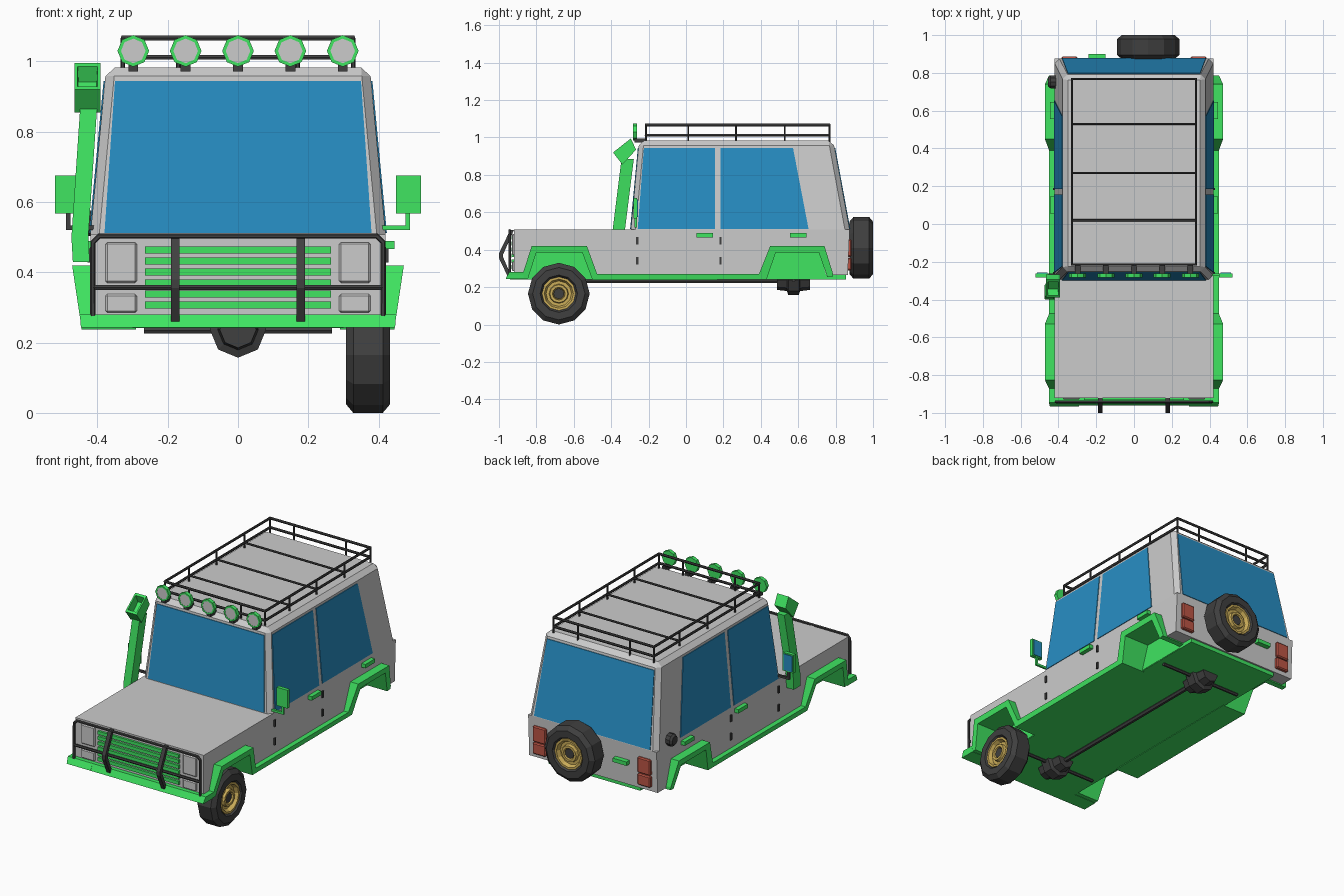
import bpy, bmesh, math
from mathutils import Vector, Matrix

if "Cube" in bpy.data.objects:
    bpy.data.objects.remove(bpy.data.objects["Cube"])


def material(name, rgb):
    m = bpy.data.materials.new(name)
    m.diffuse_color = (*rgb, 1)
    m.use_nodes = True
    m.node_tree.nodes["Principled BSDF"].inputs["Base Color"].default_value = m.diffuse_color
    return m


GREEN = material("green_trim", (0.05, 0.78, 0.12))
BLUE = material("glass", (0.02, 0.27, 0.55))
DARK = material("dark_rubber", (0.05, 0.05, 0.05))
RED = material("red_lamp", (0.5, 0.09, 0.06))
GOLD = material("gold_rim", (0.6, 0.42, 0.1))


def finish(name, bm, mat):
    bmesh.ops.recalc_face_normals(bm, faces=bm.faces[:])
    me = bpy.data.meshes.new(name)
    bm.to_mesh(me)
    bm.free()
    ob = bpy.data.objects.new(name, me)
    bpy.context.collection.objects.link(ob)
    if mat:
        me.materials.append(mat)
    return ob


def loft(name, rings, mat=None, bevel=0, above=-9):
    """Skin matching rings of points, cap both ends, optionally bevel edges above a height."""
    bm = bmesh.new()
    vs = [[bm.verts.new(p) for p in r] for r in rings]
    n = len(vs[0])
    for a, b in zip(vs, vs[1:]):
        for i in range(n):
            j = (i + 1) % n
            bm.faces.new((a[i], a[j], b[j], b[i]))
    bm.faces.new(vs[0][::-1])
    bm.faces.new(vs[-1])
    bmesh.ops.recalc_face_normals(bm, faces=bm.faces[:])
    if bevel:
        edges = [e for e in bm.edges if max(v.co.z for v in e.verts) > above]
        bmesh.ops.bevel(bm, geom=edges, offset=bevel, segments=1, affect='EDGES')
    return finish(name, bm, mat)


def rect(x0, x1, y0, y1, z):
    return [(x0, y0, z), (x1, y0, z), (x1, y1, z), (x0, y1, z)]


def box(name, x, y, z, mat=None, bevel=0):
    return loft(name, [rect(*x, *y, z[0]), rect(*x, *y, z[1])], mat, bevel)


def prism(name, pts, x0, x1, mat=None):
    """Extrude a (y, z) profile along x."""
    return loft(name, [[(x, y, z) for y, z in pts] for x in (x0, x1)], mat)


def slab(name, pts, v, mat):
    v = Vector(v)
    return loft(name, [[Vector(p) - v for p in pts], [Vector(p) + v for p in pts]], mat)


def lathe(name, prof, centre, axis, n, mat=None):
    """Revolve (radius, height) points around an axis."""
    bm = bmesh.new()
    vs = [bm.verts.new((r, 0, h)) for r, h in prof]
    es = [bm.edges.new(p) for p in zip(vs, vs[1:])]
    bmesh.ops.spin(bm, geom=vs + es, cent=(0, 0, 0), axis=(0, 0, 1),
                   angle=2 * math.pi, steps=n, use_duplicate=False)
    bmesh.ops.remove_doubles(bm, verts=bm.verts[:], dist=1e-4)
    q = Vector((0, 0, 1)).rotation_difference(Vector(axis))
    bm.transform(Matrix.Translation(centre) @ q.to_matrix().to_4x4())
    return finish(name, bm, mat)


def tubes(name, paths, r, mat=DARK, cyclic=False):
    cu = bpy.data.curves.new(name, 'CURVE')
    cu.dimensions = '3D'
    cu.bevel_depth, cu.bevel_resolution, cu.use_fill_caps = r, 1, True
    for path in paths:
        s = cu.splines.new('POLY')
        s.points.add(len(path) - 1)
        for p, co in zip(s.points, path):
            p.co = (*co, 1)
        s.use_cyclic_u, s.use_smooth = cyclic, False
    cu.materials.append(mat)
    bpy.context.collection.objects.link(bpy.data.objects.new(name, cu))


# lower body: centre block and side panels with wheel arches
prism("body_core", [(-.92, .508), (.875, .508), (.865, .265), (-.92, .265)], -.3, .3)
panel = [(-.92, .508), (.875, .508), (.865, .265), (.77, .265), (.725, .4), (.465, .4), (.41, .265),
         (-.485, .265), (-.54, .4), (-.81, .4), (-.86, .265), (-.92, .265)]
skirt = [(-.945, .28), (-.87, .28), (-.825, .42), (-.53, .42), (-.475, .27), (.39, .27), (.45, .42),
         (.74, .42), (.785, .275), (.785, .258), (.755, .255), (.71, .385), (.48, .385), (.43, .24),
         (-.5, .238), (-.555, .385), (-.8, .385), (-.845, .245), (-.965, .245)]
for s in (-1, 1):
    prism("side_panel", panel, s * .3, s * .42)
    # green skirt with flares leaning outward towards the top
    loft("fender_skirt", [[(s * .29, y, z) for y, z in skirt],
                          [(s * (.445 + (z - .24) * .15), y, z) for y, z in skirt]], GREEN)
    for a, b, c, d in ((-.85, -.8, -.555, -.5), (.43, .48, .71, .755)):
        prism("wheel_well", [(a, .245), (b, .395), (c, .395), (d, .245)], s * .28, s * .302, GREEN)
box("underpan", (-.3, .3), (-.94, .855), (.242, .268), GREEN)
loft("front_bumper", [rect(-.447, .447, -.962, -.87, .243), rect(-.45, .45, -.945, -.87, .28)], GREEN)

# cabin and windows
loft("cabin", [rect(-.42, .42, -.295, .875, .508), rect(-.375, .375, -.25, .787, .983)],
     None, .025, .52)
fy = lambda z: -.295 + (z - .508) * .095
ry = lambda z: .875 - (z - .508) * .185
sx = lambda z: .42 - (z - .508) * .095
lo, hi = .512, .945
slab("windscreen", [(-.38, fy(lo), lo), (.38, fy(lo), lo), (.35, fy(hi), hi), (-.35, fy(hi), hi)],
     (0, .004, 0), BLUE)
slab("rear_window", [(-.38, ry(lo), lo), (.38, ry(lo), lo), (.35, ry(hi), hi), (-.35, ry(hi), hi)],
     (0, .004, 0), BLUE)
for s in (-1, 1):
    for name, a, b, c, d in (("front", -.258, .155, .155, -.225), ("rear", .185, .655, .572, .185)):
        slab(name + "_side_window", [(s * sx(lo), a, lo), (s * sx(lo), b, lo),
                                     (s * sx(hi), c, hi), (s * sx(hi), d, hi)], (.004, 0, 0), BLUE)
    # door handles and hinges
    for y in (.1, .6):
        box("door_handle", sorted((s * .41, s * .445)), (y - .045, y + .045), (.466, .489), GREEN)
    for y in (-.26, .185):
        for z in (.34, .448):
            box("hinge", sorted((s * .41, s * .428)), (y - .006, y + .006), (z - .02, z + .02), DARK)
    # tail lamps
    box("tail_lamp_upper", sorted((s * .3, s * .385)), (.855, .886), (.362, .455), RED, .006)
    box("tail_lamp_lower", sorted((s * .3, s * .385)), (.855, .886), (.29, .357), RED, .006)
    # headlight panels
    box("headlight", sorted((s * .288, s * .377)), (-.93, -.91), (.37, .485), None, .005)
    box("indicator", sorted((s * .288, s * .377)), (-.93, -.91), (.285, .338), None, .005)
    # door mirrors
    arm = GREEN if s > 0 else DARK
    box("mirror_arm", sorted((s * .4, s * .49)), (-.275, -.263), (.52, .533), arm)
    box("mirror_stem", sorted((s * .477, s * .49)), (-.275, -.263), (.52, .58), arm)
    box("mirror_shell", sorted((s * .45, s * .521)), (-.282, -.261), (.568, .676), GREEN)
    box("mirror_glass", sorted((s * .457, s * .514)), (-.262, -.257), (.575, .669), BLUE)
    # bull bar uprights
    prism("bull_bar_upright", [(-.94, .505), (-1, .38), (-1, .355), (-.95, .25), (-.93, .25),
                               (-.978, .36), (-.978, .375), (-.92, .505)], s * .167, s * .19, DARK)
box("rear_door_handle", (-.24, -.15), (.86, .9), (.39, .413), GREEN)

# grille slats and bull bar frame
for i in range(6):
    z = .307 + i * .0314
    box("grille_slat", (-.265, .265), (-.933, -.91), (z - .01, z + .01), GREEN)
tubes("bull_bar_frame", [[(-.413, -.942, .275), (-.413, -.942, .485), (-.395, -.942, .503),
                          (.395, -.942, .503), (.413, -.942, .485), (.413, -.942, .275)],
                         [(-.413, -.942, .357), (.413, -.942, .357)]], .008)

# roof rack
X, Y0, Y1 = .328, -.215, .768
for z in (1.067, 1.012):
    tubes("rack_rail", [[(-X, Y0, z), (X, Y0, z), (X, Y1, z), (-X, Y1, z)]], .008, cyclic=True)
ys = (.012, .267, .528)
tubes("rack_crossbars", [[(-X, y, 1.012), (X, y, 1.012)] for y in (.02, .27, .53)], .006)
posts = [(s * X, y) for s in (-1, 1) for y in (Y0, *ys, Y1)]
posts += [(s * .17, y) for s in (-1, 1) for y in (Y0, Y1)]
tubes("rack_posts", [[(x, y, .975), (x, y, 1.067)] for x, y in posts], .006)

# roof lights
for i in range(-2, 3):
    c = (i * .149, -.272, 1.03)
    lathe("roof_light", [(0, -.01), (.045, -.01), (.045, .012), (.035, .012), (.035, .008), (0, .008)],
          c, (0, -1, 0), 8, GREEN)
    lathe("roof_light_lens", [(.036, .004), (.036, .011), (0, .011)], c, (0, -1, 0), 8)
    box("light_bracket", (c[0] - .014, c[0] + .014), (-.275, -.22), (.972, .995), DARK)

# snorkel with an open tilted head
loft("snorkel_pipe", [rect(x - .024, x + .024, y - .033, y + .033, z) for x, y, z in
                      ((-.446, -.368, .43), (-.45, -.36, .5), (-.424, -.312, .885))], GREEN)
A, B, C, D = [Vector(p) for p in ((-.34, .855), (-.267, .935), (-.39, .92), (-.295, .995))]


def head_ring(t, inset):
    p, q = A.lerp(C, t), B.lerp(D, t)
    p, q = p.lerp(q, inset), q.lerp(p, inset)
    d = .037 * (1 - 2 * inset)
    return [(x, *e) for x, e in ((-.428 - d, p), (-.428 + d, p), (-.428 + d, q), (-.428 - d, q))]


loft("snorkel_head", [head_ring(0, 0), head_ring(1, 0), head_ring(1, .12), head_ring(.3, .15)], GREEN)

# fuel cap
lathe("fuel_cap", [(0, 0), (.036, 0), (.036, .03), (.026, .042), (0, .042)],
      (-.412, .752, .54), (-1, 0, 0), 10, DARK)


# wheels: one at the front right, one spare on the tailgate
def wheel(name, c, axis):
    lathe(name + "_tyre", [(0, -.05), (.09, -.05), (.1, -.063), (.14, -.063), (.165, -.042), (.165, .042),
                           (.14, .063), (.1, .063), (.088, .045), (.088, .02), (0, .02)], c, axis, 12, DARK)
    lathe(name + "_rim", [(.09, .03), (.09, .056), (.078, .056), (.068, .034), (.052, .034),
                          (.048, .052), (.034, .052), (.03, .034), (0, .034)], c, axis, 12, GOLD)
    lathe(name + "_hub", [(.028, .03), (.028, .045), (0, .045)], c, axis, 12, DARK)


wheel("front_wheel", (.37, -.68, .165), (1, 0, 0))
wheel("spare_wheel", (.075, .937, .41), (0, 1, 0))

# drivetrain below the floor
tubes("drive_shaft", [[(0, -.68, .233), (0, .58, .233)]], .014)
for y in (-.68, .575):
    tubes("axle", [[(-.267, y, .235), (.267, y, .235)]], .01)
    lathe("differential", [(0, -.088), (.052, -.088), (.058, -.035), (.08, -.028), (.08, .028),
                           (.058, .035), (.052, .088), (0, .088)], (0, y, .237), (0, 1, 0), 8, DARK)
